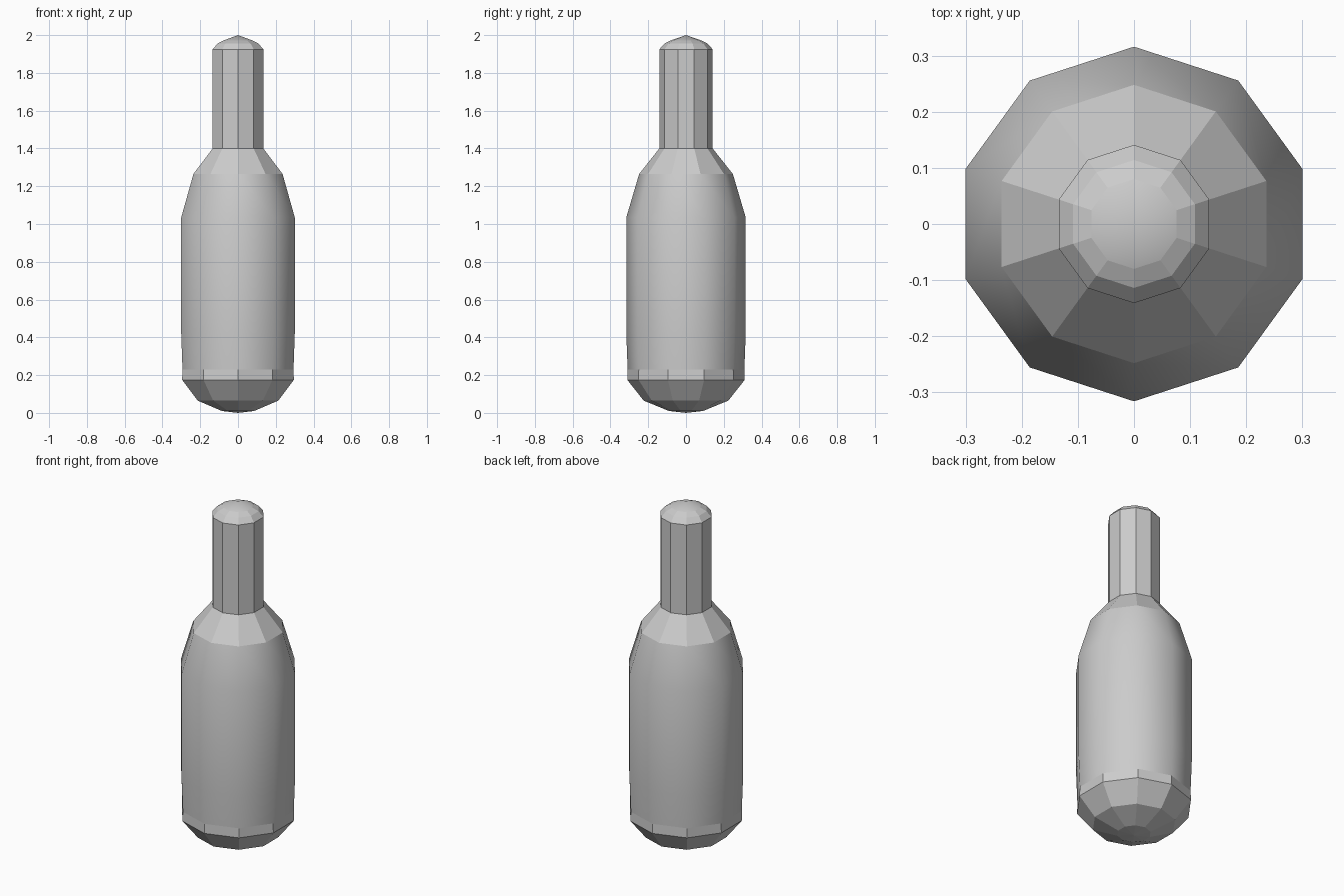
import bpy, bmesh, math

if "Cube" in bpy.data.objects:
    bpy.data.objects.remove(bpy.data.objects["Cube"])

SIDES = 10


def lathe(name, profile, smooth_bands=()):
    """Revolve (radius, z) points; radius 0 closes to a pole."""
    bm = bmesh.new()
    rings = []
    for r, z in profile:
        n = SIDES if r > 0 else 1
        rings.append([bm.verts.new((r * math.sin(2 * math.pi * i / SIDES),
                                    r * math.cos(2 * math.pi * i / SIDES), z))
                      for i in range(n)])
    for band, (a, b) in enumerate(zip(rings, rings[1:])):
        for i in range(SIDES):
            j = (i + 1) % SIDES
            if len(a) == 1:
                f = bm.faces.new((a[0], b[j], b[i]))
            elif len(b) == 1:
                f = bm.faces.new((a[i], a[j], b[0]))
            else:
                f = bm.faces.new((a[i], a[j], b[j], b[i]))
            f.smooth = band in smooth_bands
    bmesh.ops.recalc_face_normals(bm, faces=bm.faces)
    mesh = bpy.data.meshes.new(name)
    bm.to_mesh(mesh)
    bm.free()
    obj = bpy.data.objects.new(name, mesh)
    bpy.context.collection.objects.link(obj)
    return obj


# Bottle: faceted base, smooth-shaded body, faceted shoulder and neck, domed top
lathe("bottle", [
    (0, 0.0), (0.09, 0.01), (0.224, 0.065), (0.311, 0.175),
    (0.309, 0.23), (0.316, 0.42), (0.316, 1.035), (0.248, 1.265),
    (0.141, 1.40), (0.141, 1.925), (0.114, 1.955), (0.08, 1.972), (0, 2.0),
], smooth_bands={4, 5, 6, 11})
